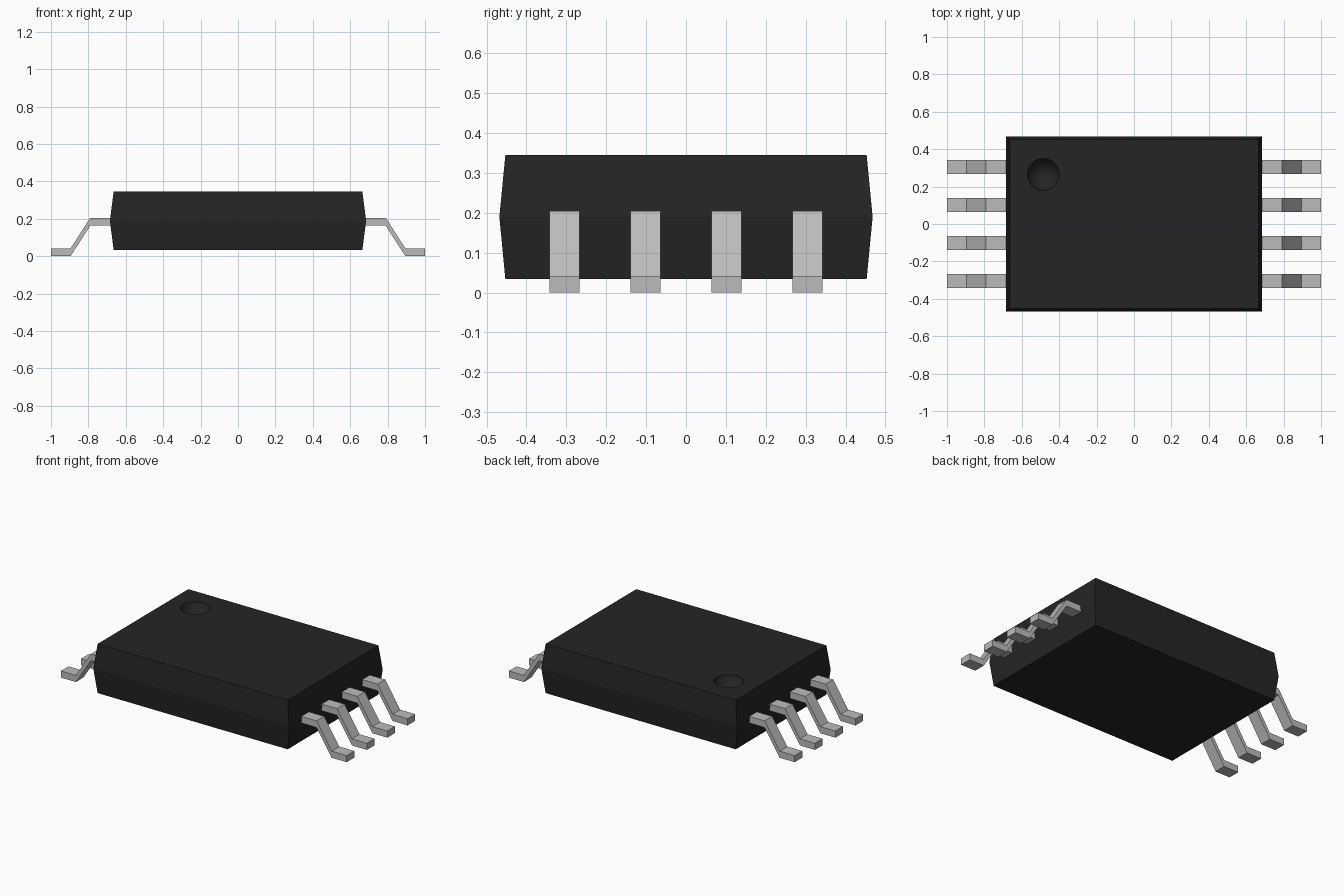
import bpy, bmesh
from mathutils import Matrix

old = bpy.data.objects.get("Cube")
if old:
    bpy.data.objects.remove(old, do_unlink=True)


def material(name, value, roughness):
    m = bpy.data.materials.new(name)
    m.use_nodes = True
    color = (value, value, value, 1)
    m.diffuse_color = color
    bsdf = m.node_tree.nodes["Principled BSDF"]
    bsdf.inputs["Base Color"].default_value = color
    bsdf.inputs["Roughness"].default_value = roughness
    return m


def finish(name, bm, mat):
    bmesh.ops.recalc_face_normals(bm, faces=bm.faces)
    mesh = bpy.data.meshes.new(name)
    bm.to_mesh(mesh)
    bm.free()
    mesh.materials.append(mat)
    ob = bpy.data.objects.new(name, mesh)
    bpy.context.collection.objects.link(ob)
    return ob


black = material("black plastic", 0.018, 0.6)
grey = material("tinned metal", 0.5, 0.5)

# Moulded body: three stacked rectangles, widest at the parting line
bm = bmesh.new()
rings = []
for hx, hy, z in [(0.665, 0.453, 0.034), (0.685, 0.468, 0.19), (0.665, 0.453, 0.345)]:
    rings.append([bm.verts.new((sx * hx, sy * hy, z))
                  for sx, sy in ((-1, -1), (1, -1), (1, 1), (-1, 1))])
for low, high in zip(rings, rings[1:]):
    for i in range(4):
        j = (i + 1) % 4
        bm.faces.new((low[i], low[j], high[j], high[i]))
bm.faces.new(rings[0])
bm.faces.new(rings[-1])
body = finish("body", bm, black)

# Round orientation dimple cut into the top
bm = bmesh.new()
bmesh.ops.create_uvsphere(bm, u_segments=48, v_segments=32, radius=0.088,
                          matrix=Matrix.Translation((-0.485, 0.265, 0.365)))
for f in bm.faces:
    f.smooth = True
cutter = finish("dimple_cutter", bm, black)
cutter.hide_render = True
cut = body.modifiers.new("dimple", "BOOLEAN")
cut.operation = "DIFFERENCE"
cut.solver = "EXACT"
cut.object = cutter

# Apply the cut and discard the cutter
bpy.context.view_layer.objects.active = body
body.select_set(True)
bpy.ops.object.modifier_apply(modifier=cut.name)
bpy.data.objects.remove(cutter, do_unlink=True)
bpy.ops.object.shade_smooth_by_angle(angle=0.15)

# Gull-wing leads: one bent strip profile, extruded across its width
THICK, HALF_WIDTH = 0.042, 0.038
path = [(0.62, 0.163), (0.79, 0.163), (0.895, 0.0), (1.0, 0.0)]


def lead(name, side, y):
    bm = bmesh.new()
    sections = []
    for x, z in path:
        sections.append([bm.verts.new((side * x, y + dy * HALF_WIDTH, z + dz * THICK))
                         for dy, dz in ((-1, 0), (1, 0), (1, 1), (-1, 1))])
    for a, b in zip(sections, sections[1:]):
        for i in range(4):
            j = (i + 1) % 4
            bm.faces.new((a[i], a[j], b[j], b[i]))
    bm.faces.new(sections[0])
    bm.faces.new(sections[-1])
    finish(name, bm, grey)


for label, side in (("left", 1), ("right", -1)):
    for n in range(4):
        lead(f"{label}_lead_{n + 1}", side, (n - 1.5) * 0.203)
